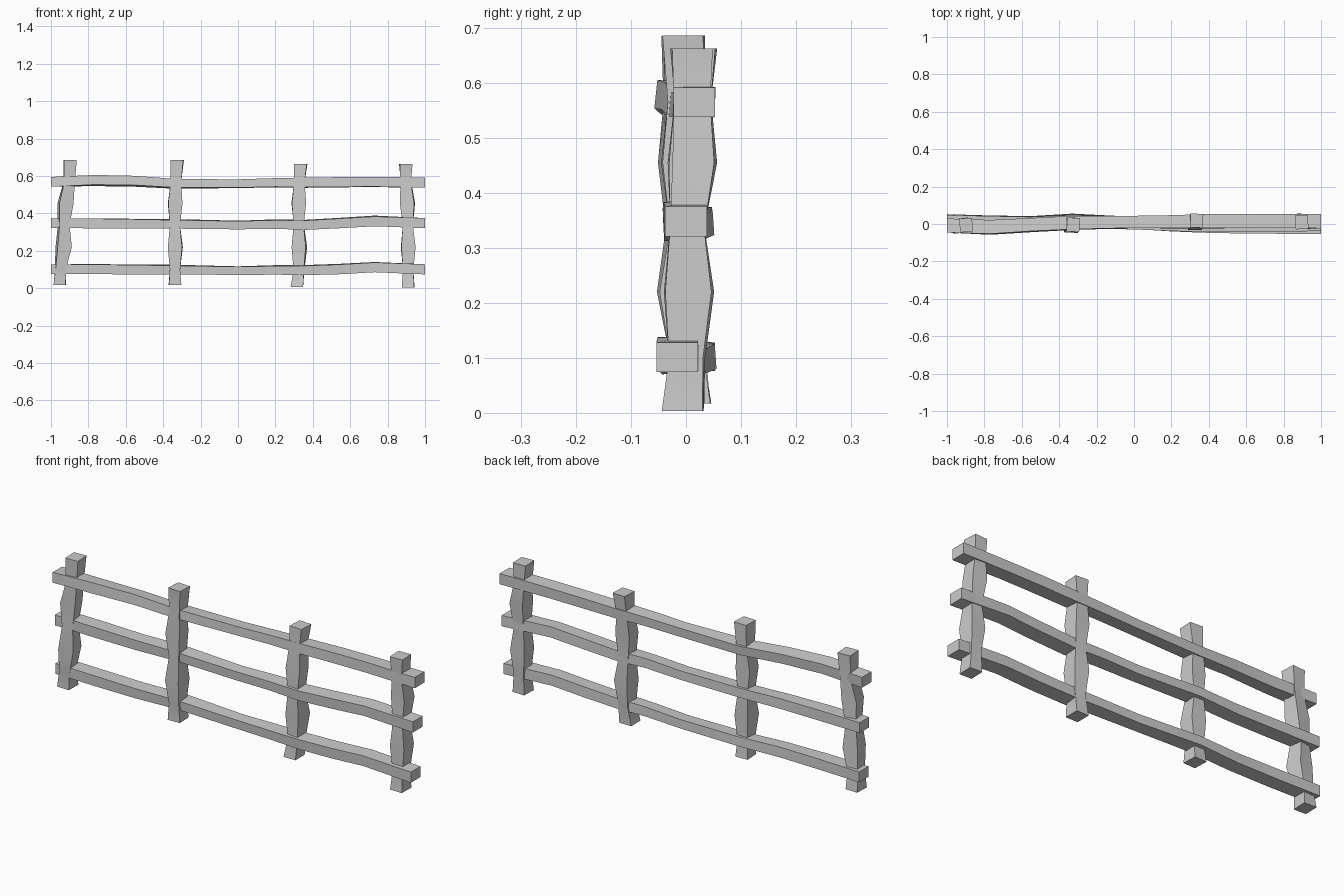
import bpy, bmesh, math
from mathutils import Vector


def loft(name, stations, along_x):
    """Square beam through stations: (position, centre a, centre b, size a, size b, twist in degrees)."""
    bm = bmesh.new()
    rings = []
    for p, a, b, sa, sb, twist in stations:
        c, s = math.cos(math.radians(twist)), math.sin(math.radians(twist))
        ring = []
        for i, j in ((-1, -1), (1, -1), (1, 1), (-1, 1)):
            u, v = i * sa / 2, j * sb / 2
            q, r = a + u * c - v * s, b + u * s + v * c
            ring.append(bm.verts.new(Vector((p, q, r) if along_x else (q, r, p))))
        rings.append(ring)
    for lo, hi in zip(rings, rings[1:]):
        for k in range(4):
            n = (k + 1) % 4
            bm.faces.new((lo[k], lo[n], hi[n], hi[k]))
    bm.faces.new(rings[0][::-1])
    bm.faces.new(rings[-1])
    bmesh.ops.recalc_face_normals(bm, faces=bm.faces)
    mesh = bpy.data.meshes.new(name)
    bm.to_mesh(mesh)
    bm.free()
    obj = bpy.data.objects.new(name, mesh)
    bpy.context.collection.objects.link(obj)
    bpy.context.view_layer.objects.active = obj
    obj.select_set(True)
    bpy.ops.object.shade_smooth_by_angle(angle=math.radians(30))
    obj.select_set(False)


# Posts: narrow where the rails cross, bulging in between
widths = (0.066, 0.055, 0.076, 0.054, 0.076, 0.056, 0.068)
depths = (0.074, 0.062, 0.084, 0.062, 0.076, 0.066, 0.074)
posts = {
    # name: (bottom, top, x centres, y centres, twists)
    "post_1": (0.017, 0.685, (-.953, -.95, -.932, -.932, -.922, -.903, -.898),
               (.008, .004, -.006, -.002, -.008, -.006, -.006), (-2, 4, 8, 9, 8, 4, 3)),
    "post_2": (0.017, 0.686, (-.337, -.337, -.335, -.337, -.336, -.332, -.325),
               (.006, .002, -.004, .002, -.006, 0, -.004), (2, 0, -3, 0, 2, 0, -3)),
    "post_3": (0.008, 0.663, (.315, .326, .328, .325, .325, .328, .335),
               (-.004, .002, .006, .002, .006, .012, .018), (0, -4, -5, -2, 2, 0, -3)),
    "post_4": (0.003, 0.663, (.91, .91, .91, .908, .906, .898, .897),
               (-.006, 0, .003, .002, .016, .012, .01), (-2, 0, 2, 0, -4, -2, 3)),
}
levels = (0.1, 0.22, 0.335, 0.455, 0.565)
for name, (bottom, top, xs, ys, twists) in posts.items():
    loft(name, list(zip((bottom, *levels, top), xs, ys, widths, depths, twists)), False)

# Rails: long wavy planks, slightly thicker between posts
rail_x = (-1, -.77, -.55, -.33, 0, .2, .36, .55, .73, 1)
rail_depth = (.075, .074, .07, .072, .064, .068, .074, .074, .074, .076)
rail_height = (.052, .052, .05, .046, .044, .046, .05, .052, .052, .054)
rails = {
    # name: (y centres, z centres, twists)
    "top_rail": ((-.008, -.018, -.006, .006, .011, .012, .014, .016, .016, .015),
                 (.569, .576, .572, .558, .559, .564, .564, .567, .568, .565),
                 (0, -6, -7, -5, -2, -3, -3, -2, -2, 0)),
    "middle_rail": ((.01, .006, .004, .014, .004, -.002, -.004, -.004, -.002, 0),
                    (.348, .347, .345, .344, .338, .343, .339, .349, .360, .348),
                    (0, 1, 2, 4, 2, 4, 3, 3, 4, 0)),
    "bottom_rail": ((.015, .008, .006, .018, .006, -.004, -.008, -.012, -.014, -.016),
                    (.102, .102, .101, .1, .094, .098, .097, .103, .113, .101),
                    (0, 1, 3, 4, 2, 4, 3, 3, 2, 0)),
}
for name, (ys, zs, twists) in rails.items():
    loft(name, list(zip(rail_x, ys, zs, rail_depth, rail_height, twists)), True)
